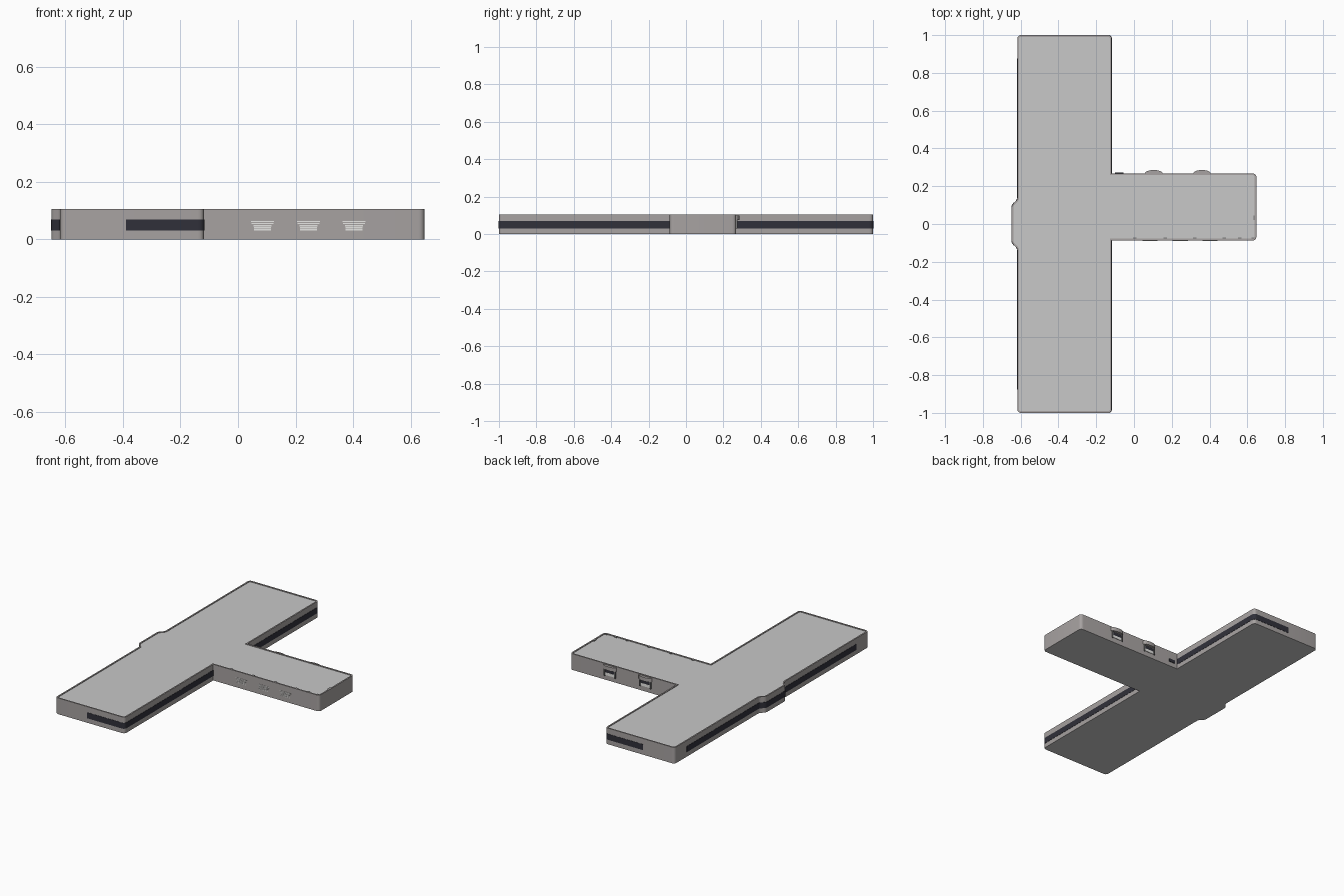
import bpy, bmesh, math
from mathutils import Vector

if "Cube" in bpy.data.objects:
    bpy.data.objects.remove(bpy.data.objects["Cube"])

H = 0.105          # overall height
ROOF_DROP = 0.004  # roof sits just below the parapet


def material(name, rgb):
    m = bpy.data.materials.new(name)
    m.diffuse_color = (*rgb, 1)
    m.use_nodes = True
    m.node_tree.nodes["Principled BSDF"].inputs["Base Color"].default_value = m.diffuse_color
    return m


WALL = material("warm_grey_wall", (0.39, 0.365, 0.36))
ROOF = material("light_grey_roof", (0.58, 0.58, 0.58))
GLASS = material("dark_glass", (0.03, 0.03, 0.042))
WHITE = material("white_trim", (0.8, 0.8, 0.78))
TRIM = material("dark_grey_trim", (0.2, 0.2, 0.2))


def finish(name, bm, mats, smooth=False):
    bmesh.ops.recalc_face_normals(bm, faces=bm.faces[:])
    mesh = bpy.data.meshes.new(name)
    bm.to_mesh(mesh)
    bm.free()
    for m in mats:
        mesh.materials.append(m)
    ob = bpy.data.objects.new(name, mesh)
    bpy.context.collection.objects.link(ob)
    if smooth:
        bpy.ops.object.select_all(action='DESELECT')
        ob.select_set(True)
        bpy.context.view_layer.objects.active = ob
        bpy.ops.object.shade_smooth_by_angle(angle=math.radians(35))
    return ob


def rounded(points, closed, steps=5):
    """Replace each (x, y, radius) corner by a small curve."""
    out, n = [], len(points)
    for i, (x, y, r) in enumerate(points):
        p = Vector((x, y))
        if r == 0 or (not closed and i in (0, n - 1)):
            out.append(p)
            continue
        a = Vector(points[i - 1][:2])
        b = Vector(points[(i + 1) % n][:2])
        s, e = p + (a - p).normalized() * r, p + (b - p).normalized() * r
        for k in range(steps + 1):
            t = k / steps
            out.append(s * (1 - t) ** 2 + p * 2 * t * (1 - t) + e * t * t)
    return out


def prism(bm, pts, z0, z1):
    base = bm.faces.new([bm.verts.new((p[0], p[1], z0)) for p in pts])
    ext = bmesh.ops.extrude_face_region(bm, geom=[base], use_keep_orig=True)
    bmesh.ops.translate(bm, vec=(0, 0, z1 - z0),
                        verts=[g for g in ext["geom"] if isinstance(g, bmesh.types.BMVert)])


def box(name, x0, x1, y0, y1, z0, z1, mat):
    bm = bmesh.new()
    prism(bm, [(x0, y0), (x1, y0), (x1, y1), (x0, y1)], z0, z1)
    return finish(name, bm, [mat])


def ribbon(name, points, z0, z1, mat, off=0.0015):
    """Thin plate following a wall path; outside lies to the right."""
    pts = rounded(points, False)
    outer, inner = [], []
    for i, p in enumerate(pts):
        d1 = (p - pts[max(i - 1, 0)]).normalized()
        d2 = (pts[min(i + 1, len(pts) - 1)] - p).normalized()
        d = (d1 + d2).normalized()
        nrm = Vector((d.y, -d.x))
        outer.append(p + nrm * off)
        inner.append(p - nrm * off)
    bm = bmesh.new()
    rings = [[bm.verts.new((q.x, q.y, z)) for q, z in
              ((o, z0), (o, z1), (n, z1), (n, z0))] for o, n in zip(outer, inner)]
    for a, b in zip(rings, rings[1:]):
        for k in range(4):
            bm.faces.new((a[k], b[k], b[(k + 1) % 4], a[(k + 1) % 4]))
    bm.faces.new(rings[0])
    bm.faces.new(rings[-1])
    return finish(name, bm, [mat], True)


# Building body: T-shaped plan with a parapet and sunken roof
L, R, E = -0.618, -0.118, 0.648     # bar left, bar right, wing end
S, N = -0.087, 0.268                # wing south and north walls
C = 0.022
bay = [(L, 0.128, 0.012), (-0.648, 0.1, 0.015), (-0.648, -0.1, 0.015), (L, -0.128, 0.012)]
outline = [(L, -1, C), (R, -1, C), (R, S, 0), (E, S, C), (E, N, C),
           (R, N, 0), (R, 1, C), (L, 1, C)] + bay
bm = bmesh.new()
prism(bm, rounded(outline, True), 0, H)
bmesh.ops.recalc_face_normals(bm, faces=bm.faces[:])
top = max(bm.faces, key=lambda f: f.calc_center_median().z)
bmesh.ops.inset_region(bm, faces=[top], thickness=0.009, use_even_offset=True)
inner = bmesh.ops.extrude_face_region(bm, geom=[top])
bmesh.ops.delete(bm, geom=[f for f in [top] if f.is_valid], context='FACES_ONLY')
bmesh.ops.translate(bm, vec=(0, 0, -ROOF_DROP),
                    verts=[g for g in inner["geom"] if isinstance(g, bmesh.types.BMVert)])
for f in bm.faces:
    z = f.calc_center_median().z
    if abs(f.normal.z) > 0.9 and (z < 0.001 or abs(z - (H - ROOF_DROP)) < 0.001):
        f.material_index = 1
finish("building_body", bm, [WALL, ROOF], True)

# Dark window bands wrapping around the long bar
Z0, Z1 = 0.03, 0.068
ribbon("south_window_band", [(-0.39, -1, 0), (R, -1, C), (R, S, 0)], Z0, Z1, GLASS)
ribbon("north_window_band", [(R, N, 0), (R, 1, C), (-0.39, 1, 0)], Z0, Z1, GLASS)
ribbon("rear_window_band", [(L, 0.875, 0)] + bay + [(L, -0.875, 0)], Z0, Z1, GLASS)
box("wing_corner_window", -0.1, -0.055, N - 0.001, N + 0.004, 0.03, 0.05, GLASS)

# Two entrances with curved canopies on the north side of the wing
for i, x in enumerate((0.105, 0.36)):
    bm = bmesh.new()
    prism(bm, [(x + 0.048 * math.cos(a), N - 0.002 + 0.02 * math.sin(a))
               for a in (math.pi * k / 12 for k in range(13))], 0.074, 0.099)
    finish(f"entrance_canopy_{i}", bm, [WALL], True)
    box(f"entrance_glass_{i}", x - 0.034, x + 0.034, N - 0.001, N + 0.002, 0.05, 0.07, GLASS)
    box(f"entrance_panel_{i}", x - 0.034, x + 0.034, N - 0.001, N + 0.003, 0.032, 0.05, WHITE)
    for side in (-1, 1):
        c = x + side * 0.038
        box(f"entrance_post_{i}", c - 0.004, c + 0.004, N - 0.001, N + 0.008, 0.028, 0.074, TRIM)

# Slatted light panels on the south side of the wing
for i, x in enumerate((0.085, 0.245, 0.403)):
    for z, w in ((0.062, 0.04), (0.055, 0.038), (0.047, 0.032), (0.040, 0.03), (0.033, 0.03)):
        box(f"wall_slat_{i}", x - w, x + w, S - 0.002, S + 0.001, z - 0.002, z + 0.002, WHITE)

# Small fixtures along the inside of the wing parapet
for x in (0.005, 0.165, 0.322, 0.478, 0.56, 0.63):
    box("parapet_bracket", x - 0.009, x + 0.009, S + 0.006, S + 0.016, 0.099, H, TRIM)
box("parapet_bracket_end", E - 0.016, E - 0.007, 0.02, 0.045, 0.099, H, TRIM)
